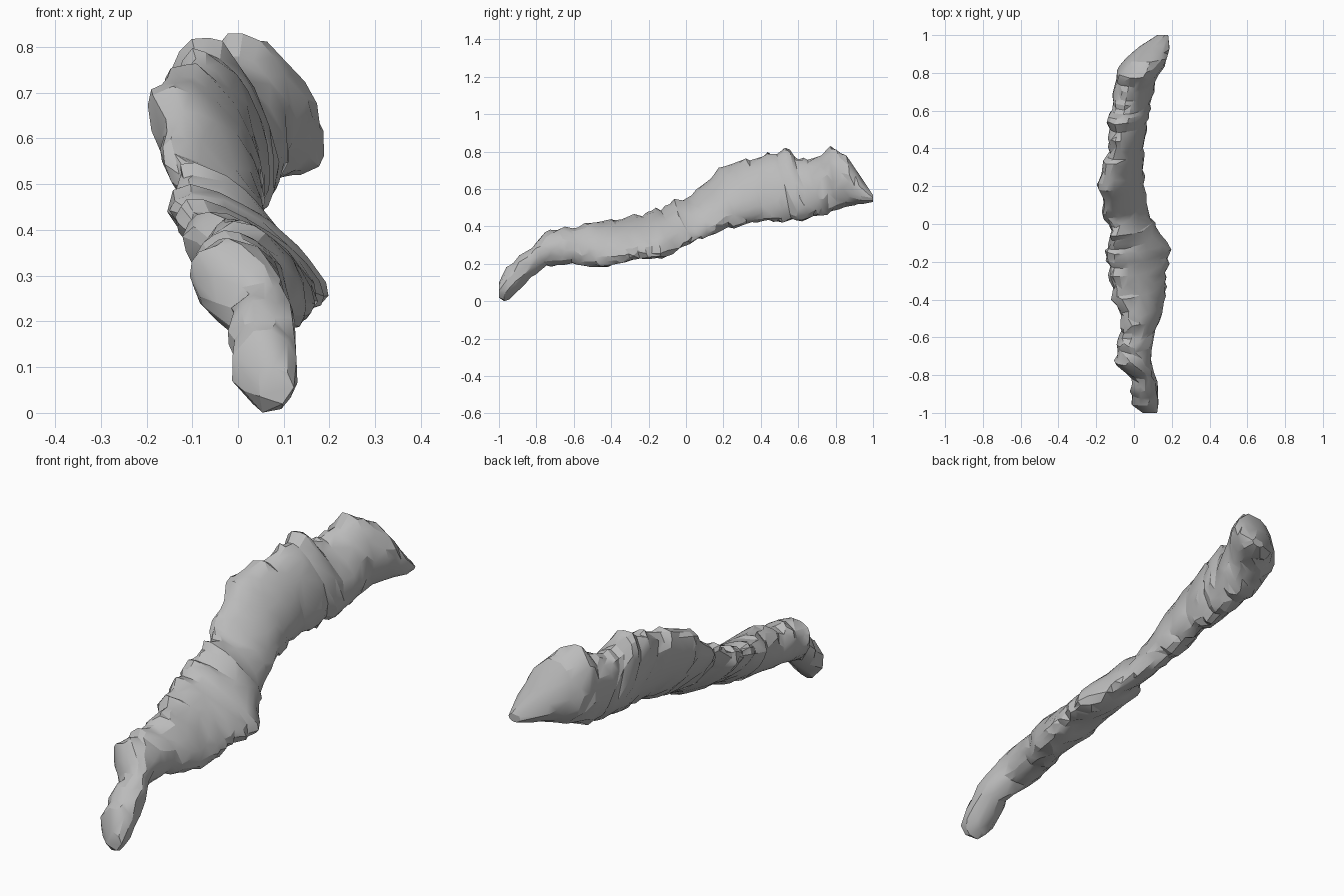
import bpy, bmesh, math, random

random.seed(11)
cube = bpy.data.objects.get("Cube")
if cube:
    bpy.data.objects.remove(cube, do_unlink=True)

# Stations along the shard: y, x min, x max, z min, z max, lean in degrees
# (90 is upright, nearer 180 is a thin blade leaning top to -x)
STATIONS = [
    (-1.0, .04, .12, .02, .1, 95),
    (-.96, -.01, .13, 0, .18, 92),
    (-.89, -.02, .13, .06, .24, 90),
    (-.83, 0, .12, .13, .28, 92),
    (-.74, -.1, .09, .19, .38, 98),
    (-.6, -.08, .1, .2, .39, 103),
    (-.5, -.06, .14, .18, .42, 116),
    (-.4, -.11, .16, .19, .43, 126),
    (-.25, -.13, .17, .23, .46, 136),
    (-.13, -.15, .19, .23, .5, 140),
    (-.05, -.11, .14, .27, .54, 144),
    (.03, -.16, .09, .32, .56, 145),
    (.1, -.16, .07, .34, .63, 140),
    (.23, -.19, .05, .4, .74, 128),
    (.4, -.13, .05, .43, .77, 120),
    (.53, -.14, .07, .43, .81, 114),
    (.65, -.11, .09, .44, .74, 110),
    (.77, -.1, .12, .47, .82, 92),
    (.86, -.06, .17, .51, .78, 88),
    (.94, .03, .19, .52, .65, 95),
    (1.0, .12, .18, .53, .57, 95),
]
RINGS, SIDES = 84, 20


def section(y):
    """Interpolate the outline measurements at a position along the shard."""
    y = max(-1, min(1, y))
    for a, b in zip(STATIONS, STATIONS[1:]):
        if y <= b[0]:
            f = (y - a[0]) / (b[0] - a[0])
            return [p + (q - p) * f for p, q in zip(a, b)]
    return STATIONS[-1]


def outline_point(y, turn, bump):
    """Point on the leaning oval; the upper ridge takes the knobbly bump."""
    y, x0, x1, z0, z1, lean = section(y)
    lean = math.radians(lean)
    ridge = max(0, math.cos(turn - (lean + math.pi) / 2))
    size = 1.01 + bump * (.35 + .65 * ridge) + random.uniform(-.05, .05)
    x = (x0 + x1) / 2 + (x1 - x0) / 2 * math.cos(turn) * size
    z = (z0 + z1) / 2 + (z1 - z0) / 2 * math.cos(turn - lean) * size
    return x, y, max(0, z)


# Lofted body with slanted, stepped rings
bm = bmesh.new()
rings = []
for i in range(RINGS + 1):
    y = -1 + 2 * i / RINGS
    bump = .07 * math.sin(math.tau * i / 5) + random.uniform(-.04, .04)
    fade = min(1, 5 * (1 - abs(y)))
    ring = []
    for k in range(SIDES):
        turn = math.tau * k / SIDES
        lean = math.radians(section(y)[5])
        slant = -.04 * math.cos(turn - lean) * fade
        ring.append(bm.verts.new(outline_point(y + slant, turn, bump)))
    rings.append(ring)
for a, b in zip(rings, rings[1:]):
    for k in range(SIDES):
        n = (k + 1) % SIDES
        bm.faces.new((a[k], a[n], b[n], b[k]))
bm.faces.new(rings[0])
bm.faces.new(rings[-1])
bmesh.ops.recalc_face_normals(bm, faces=bm.faces)

mesh = bpy.data.meshes.new("rough_shard")
bm.to_mesh(mesh)
bm.free()
shard = bpy.data.objects.new("rough_shard", mesh)
bpy.context.collection.objects.link(shard)

# Single stone grey
grey = bpy.data.materials.new("stone_grey")
grey.use_nodes = True
colour = (.5, .5, .5, 1)
grey.diffuse_color = colour
grey.node_tree.nodes["Principled BSDF"].inputs["Base Color"].default_value = colour
mesh.materials.append(grey)

# Irregular chipped facets
chips = shard.modifiers.new("chipped_facets", "DECIMATE")
chips.ratio = .45

bpy.ops.object.select_all(action="DESELECT")
shard.select_set(True)
bpy.context.view_layer.objects.active = shard
bpy.ops.object.modifier_apply(modifier=chips.name)
bpy.ops.object.shade_smooth_by_angle(angle=math.radians(25))
